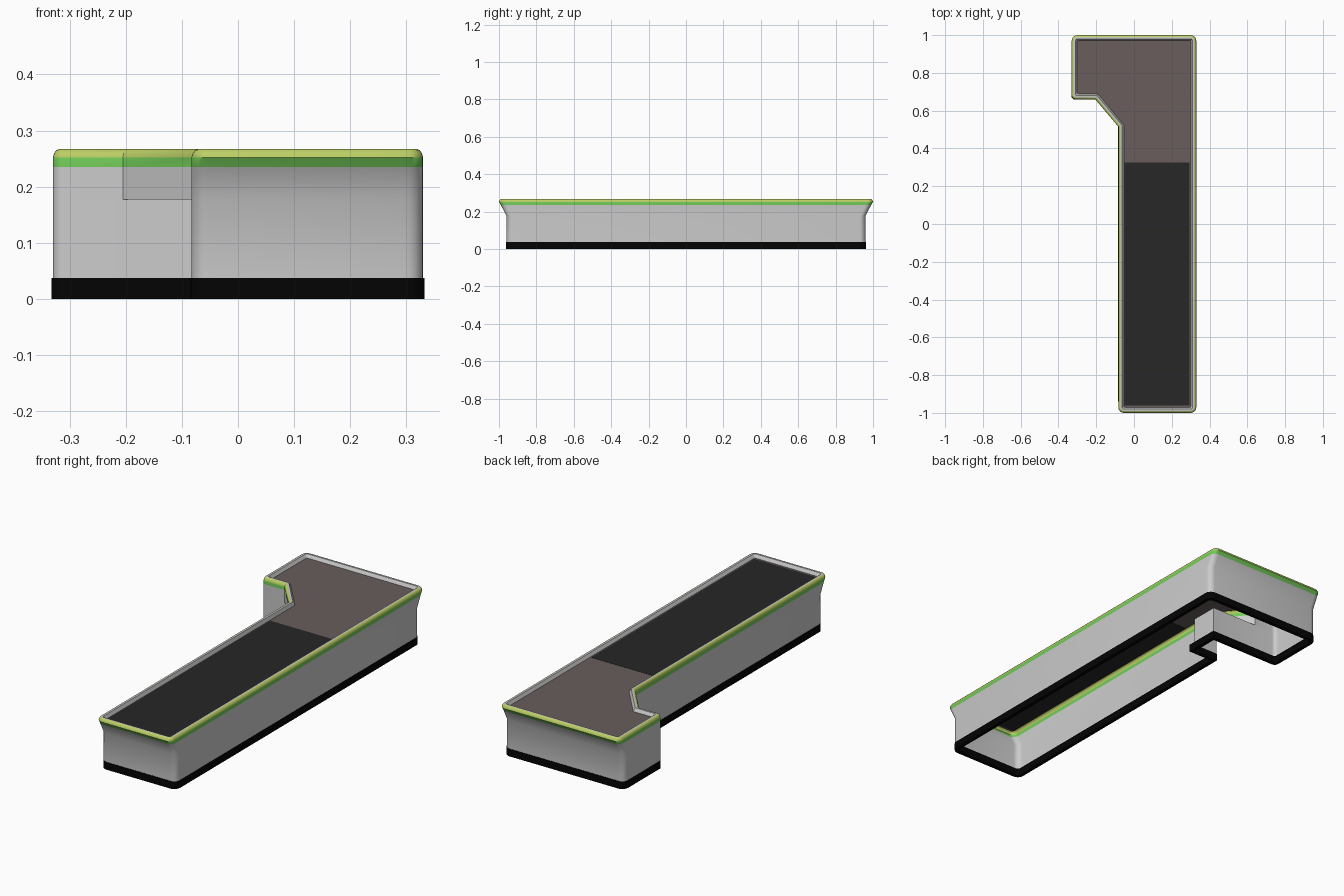
import bpy, bmesh, math
from mathutils import Vector

if "Cube" in bpy.data.objects:
    bpy.data.objects.remove(bpy.data.objects["Cube"])


def material(name, rgb):
    m = bpy.data.materials.new(name)
    m.diffuse_color = (*rgb, 1)
    m.use_nodes = True
    m.node_tree.nodes["Principled BSDF"].inputs["Base Color"].default_value = m.diffuse_color
    return m


GREY = material("grey", (0.55, 0.55, 0.55))
BLACK = material("black", (0.001, 0.001, 0.001))
GREEN = material("green", (0.17, 0.6, 0.1))
LIME = material("lime", (0.5, 0.62, 0.13))
BROWN = material("brown", (0.14, 0.11, 0.107))
DARK = material("dark", (0.02, 0.02, 0.02))


def upper(y):
    # top plan: (x, y, corner radius), counter-clockwise, with a diagonal corner
    return [(0.33, -y, 0.03), (0.33, y, 0.03), (-0.33, y, 0.03), (-0.33, 0.66, 0.02),
            (-0.205, 0.66, 0), (-0.083, 0.515, 0), (-0.083, -y, 0.03)]


# lower plan, with the recess under the diagonal corner
LOWER = [(0.33, -0.96, 0.03), (0.33, 0.96, 0.03), (-0.33, 0.96, 0.03), (-0.33, 0.66, 0.02),
         (0.055, 0.66, 0), (0.055, 0.515, 0), (-0.083, 0.515, 0), (-0.083, -0.96, 0.03)]


def ring(plan, inset, z, seg=5):
    """Plan moved inwards by inset, with its convex corners rounded."""
    out, n = [], len(plan)
    for i, (x, y, r) in enumerate(plan):
        p = Vector((x, y))
        d0 = (p - Vector(plan[i - 1][:2])).normalized()
        d1 = (Vector(plan[(i + 1) % n][:2]) - p).normalized()
        n0, n1 = Vector((-d0.y, d0.x)), Vector((-d1.y, d1.x))
        miter = (n0 + n1) / (1 + n0.dot(n1))
        if r == 0:
            out.append((*(p + miter * inset), z))
            continue
        rad = max(r - inset, 0.006)
        centre = p + miter * (inset + rad)
        for k in range(seg + 1):
            a = k / seg * math.pi / 2
            v = centre - rad * (n0 * math.cos(a) + n1 * math.sin(a))
            out.append((v.x, v.y, z))
    return out


def smooth(ob):
    bpy.ops.object.select_all(action='DESELECT')
    ob.select_set(True)
    bpy.context.view_layer.objects.active = ob
    bpy.ops.object.shade_smooth_by_angle(angle=math.radians(40))


def finish(name, bm, mats):
    me = bpy.data.meshes.new(name)
    bmesh.ops.remove_doubles(bm, verts=bm.verts, dist=0.0002)
    bm.to_mesh(me)
    bm.free()
    for m in mats:
        me.materials.append(m)
    ob = bpy.data.objects.new(name, me)
    bpy.context.collection.objects.link(ob)
    smooth(ob)
    return ob


def loft(bm, rings, bands=None, closed=False):
    """Skin a stack of rings; bands gives the material index of each step."""
    rows = [[bm.verts.new(c) for c in r] for r in rings]
    if closed:
        rows.append(rows[0])
    for i, (a, b) in enumerate(zip(rows, rows[1:])):
        for j in range(len(a)):
            k = (j + 1) % len(a)
            f = bm.faces.new((a[j], a[k], b[k], b[j]))
            f.material_index = bands[i] if bands else 0


def sheet(bm, points):
    bm.faces.new([bm.verts.new(p) for p in points])


# black base strip
bm = bmesh.new()
loft(bm, [ring(LOWER, d, z) for d, z in
          ((-0.002, 0), (-0.002, 0.037), (0.016, 0.037), (0.016, 0))], closed=True)
finish("base_strip", bm, [BLACK])

# body: lower walls, ceiling of the recess
bm = bmesh.new()
loft(bm, [ring(LOWER, 0, 0.02), ring(LOWER, 0, 0.177)])
sheet(bm, [(-0.205, 0.66, 0.177), (0.055, 0.66, 0.177),
           (0.055, 0.515, 0.177), (-0.083, 0.515, 0.177)])
# flared upper walls, green band, rounded lime edge and inner lip
profile = [(0.96, 0, 0.177), (0.99, 0, 0.235), (1.0, 0, 0.252), (1.0, 0.002, 0.259),
           (1.0, 0.006, 0.265), (1.0, 0.011, 0.267), (1.0, 0.02, 0.267), (1.0, 0.029, 0.251)]
loft(bm, [ring(upper(y), d, z) for y, d, z in profile], bands=[0, 1, 2, 2, 2, 0, 0])
finish("walls_and_rim", bm, [GREY, GREEN, LIME])

# floor panel and dark mat
bm = bmesh.new()
sheet(bm, ring(upper(1.0), 0.029, 0.251))
finish("floor_panel", bm, [BROWN])
bpy.ops.mesh.primitive_cube_add(size=1, location=(0.1225, -0.3175, 0.251))
dark_mat = bpy.context.object
dark_mat.name = "dark_mat"
dark_mat.scale = (0.345, 1.285, 0.002)
dark_mat.data.materials.append(DARK)
